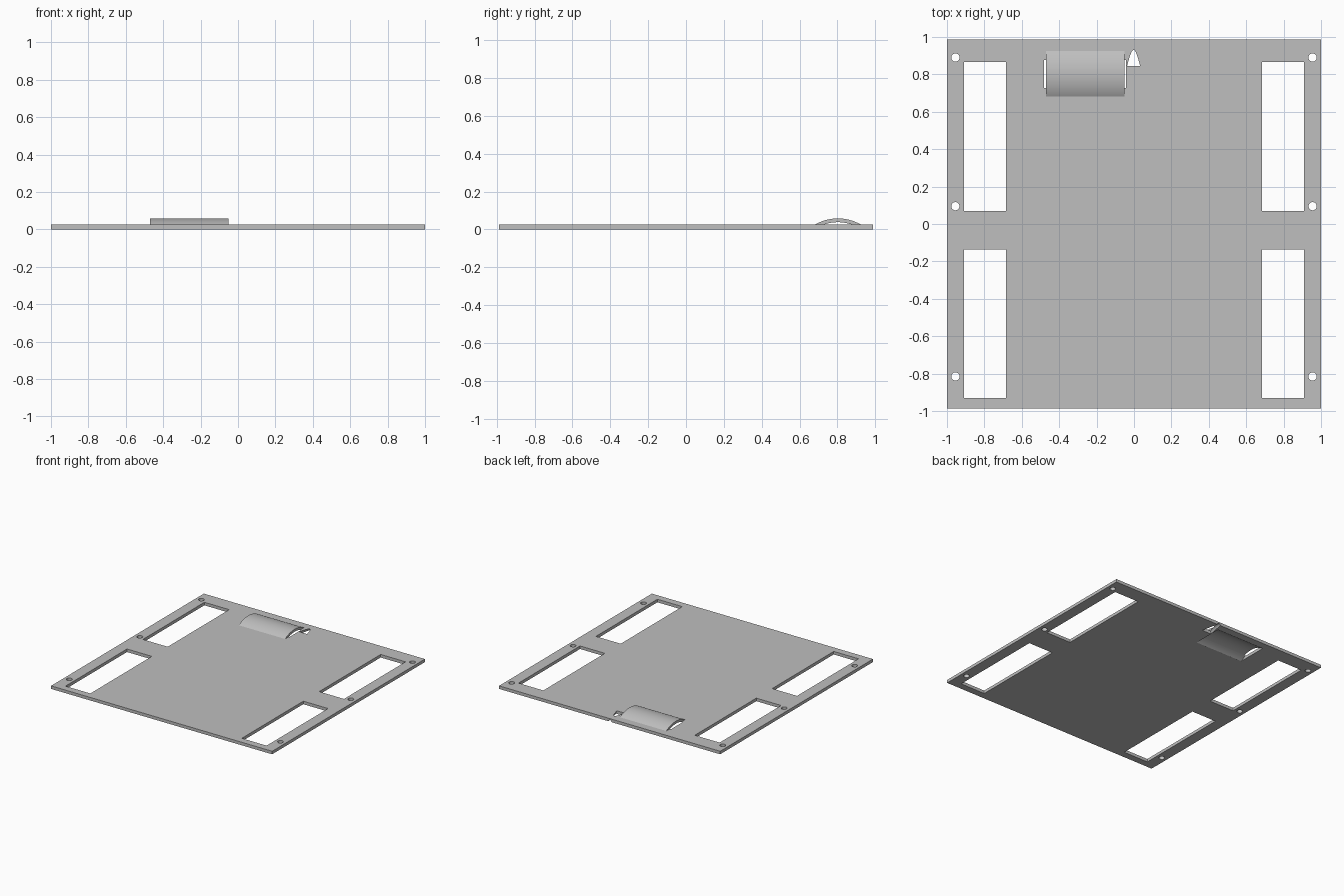
import bpy
import bmesh
from math import sin, cos, asin, pi, radians
from mathutils import Matrix, Vector

old = bpy.data.objects.get("Cube")
if old:
    bpy.data.objects.remove(old, do_unlink=True)

W, D, T = 1.0, 0.987, 0.025            # plate half width, half depth, thickness
ARCH_Y, ARCH_Z = 0.803, -0.184         # axis of the arched cover
R_OUT, R_IN = 0.242, 0.222

grey = bpy.data.materials.new("plain grey")
grey.use_nodes = True
colour = (0.52, 0.52, 0.52, 1)
grey.diffuse_color = colour
grey.node_tree.nodes["Principled BSDF"].inputs["Base Color"].default_value = colour


def finish(bm, name):
    bmesh.ops.recalc_face_normals(bm, faces=bm.faces)
    mesh = bpy.data.meshes.new(name)
    bm.to_mesh(mesh)
    bm.free()
    mesh.materials.append(grey)
    ob = bpy.data.objects.new(name, mesh)
    bpy.context.collection.objects.link(ob)
    return ob


def box(name, x0, x1, y0, y1, z0, z1):
    bm = bmesh.new()
    bmesh.ops.create_cube(bm, size=1)
    size = Vector((x1 - x0, y1 - y0, z1 - z0))
    bmesh.ops.scale(bm, vec=size, verts=bm.verts)
    bmesh.ops.translate(bm, vec=((x0 + x1) / 2, (y0 + y1) / 2, (z0 + z1) / 2), verts=bm.verts)
    return finish(bm, name)


def cone(name, r1, r2, length, centre, rotation, sides):
    bm = bmesh.new()
    bmesh.ops.create_cone(bm, cap_ends=True, segments=sides, radius1=r1, radius2=r2,
                          depth=length, matrix=Matrix.Translation(centre) @ rotation)
    return finish(bm, name)


def combine(target, tool, operation):
    """Apply a boolean and remove the tool object."""
    tool.hide_render = True
    mod = target.modifiers.new("cut", "BOOLEAN")
    mod.operation, mod.solver, mod.object = operation, "EXACT", tool
    bpy.context.view_layer.update()
    graph = bpy.context.evaluated_depsgraph_get()
    mesh = bpy.data.meshes.new_from_object(target.evaluated_get(graph))
    target.modifiers.clear()
    target.data = mesh
    bpy.data.objects.remove(tool, do_unlink=True)


# Flat plate
plate = box("base_plate", -W, W, -D, D, 0, T)

# Arched cover, rooted in the plate
bm = bmesh.new()
half = asin(0.122 / R_OUT)
angles = [-half + 2 * half * i / 24 for i in range(25)]
points = [(ARCH_Y + R_OUT * sin(a), ARCH_Z + R_OUT * cos(a)) for a in angles]
points = [(points[0][0], T / 2)] + points + [(points[-1][0], T / 2)]
face = bm.faces.new([bm.verts.new((-0.47, y, z)) for y, z in points])
extruded = bmesh.ops.extrude_face_region(bm, geom=[face])["geom"]
bmesh.ops.translate(bm, vec=(0.42, 0, 0),
                    verts=[v for v in extruded if isinstance(v, bmesh.types.BMVert)])
combine(plate, finish(bm, "arched_cover"), "UNION")

# Tunnel under the cover, slightly longer than it
tunnel = cone("tunnel_cutter", R_IN, R_IN, 0.436, (-0.262, ARCH_Y, ARCH_Z),
              Matrix.Rotation(pi / 2, 4, "Y"), 128)
combine(plate, tunnel, "DIFFERENCE")

# Tapered slot beside the cover, running out at the back edge
slot = cone("slot_cutter", 0.043, 0.001, 0.2, (-0.002, 0.945, 0),
            Matrix.Rotation(-pi / 2, 4, "X"), 32)
combine(plate, slot, "DIFFERENCE")

# Four windows and six screw holes
for side in (-1, 1):
    for y0 in (-0.93, 0.07):
        x0, x1 = sorted((side * 0.685, side * 0.91))
        combine(plate, box("window_cutter", x0, x1, y0, y0 + 0.795, -0.1, 0.1), "DIFFERENCE")
    for y in (-0.815, 0.095, 0.89):
        hole = cone("hole_cutter", 0.022, 0.022, 0.2, (side * 0.955, y, 0), Matrix(), 32)
        combine(plate, hole, "DIFFERENCE")

# Smooth curves, crisp edges
bpy.ops.object.select_all(action="DESELECT")
plate.select_set(True)
bpy.context.view_layer.objects.active = plate
bpy.ops.object.shade_smooth_by_angle(angle=radians(20))
